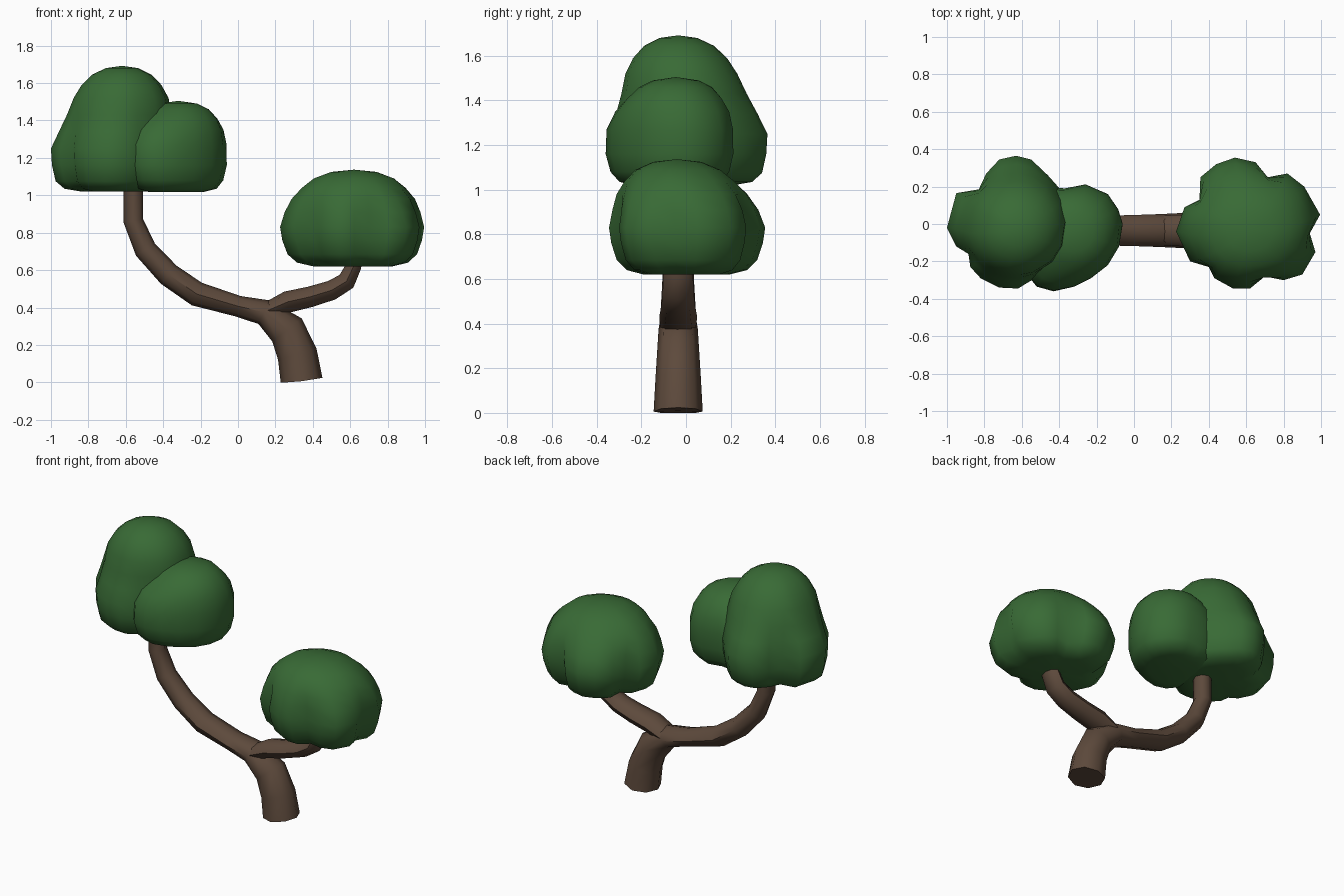
import bpy, bmesh, math
from mathutils import Vector

AXIS_Y = -0.035


def material(name, rgb):
    m = bpy.data.materials.new(name)
    m.diffuse_color = (*rgb, 1)
    return m


bark = material("bark", (0.11, 0.068, 0.045))
leaf = material("leaf", (0.04, 0.145, 0.036))


def skin(name, rings, start, end, mat, angle):
    """Join rings of equal length; start and end are the cap points."""
    bm = bmesh.new()
    loops = [[bm.verts.new(p) for p in r] for r in rings]
    n = len(loops[0])
    for a, b in zip(loops, loops[1:]):
        for i in range(n):
            j = (i + 1) % n
            bm.faces.new((a[i], a[j], b[j], b[i]))
    for loop, tip in ((loops[0], start), (loops[-1], end)):
        v = bm.verts.new(tip)
        for i in range(n):
            bm.faces.new((loop[i], loop[(i + 1) % n], v))
    bmesh.ops.recalc_face_normals(bm, faces=bm.faces)
    me = bpy.data.meshes.new(name)
    bm.to_mesh(me)
    bm.free()
    ob = bpy.data.objects.new(name, me)
    bpy.context.collection.objects.link(ob)
    me.materials.append(mat)
    bpy.ops.object.select_all(action='DESELECT')
    ob.select_set(True)
    bpy.context.view_layer.objects.active = ob
    bpy.ops.object.shade_smooth_by_angle(angle=math.radians(angle))
    return ob


def limb(name, path, sides=8):
    """Tapering tube in the xz plane; path holds (x, z, radius in plane, radius in y)."""
    pts = [Vector((x, AXIS_Y, z)) for x, z, _, _ in path]
    rings = []
    for k, (x, z, r, ry) in enumerate(path):
        t = (pts[min(k + 1, len(pts) - 1)] - pts[max(k - 1, 0)]).normalized()
        side = Vector((t.z, 0, -t.x))
        rings.append([pts[k] + side * r * math.cos(a) + Vector((0, ry * math.sin(a), 0))
                      for a in (math.tau * i / sides for i in range(sides))])
    if path[0][1] < 0.02:
        for p in rings[0]:
            p.z = max(p.z, 0)
    start = sum(rings[0], Vector()) / sides
    return skin(name, rings, start, pts[-1], bark, 50)


def crown(name, outline, centre, apex, dome, levels):
    """Lobed footprint that blends into an elliptical dome; levels hold (z, scale, blend)."""
    z0, z1 = levels[0][0], apex[2]
    rings = []
    for z, s, b in levels:
        t = (z - z0) / (z1 - z0)
        cx = centre[0] + (apex[0] - centre[0]) * t
        cy = centre[1] + (apex[1] - centre[1]) * t
        ring = []
        for x, y in outline:
            dx, dy = x - centre[0], y - centre[1]
            k = 1 / math.hypot(dx / dome[0], dy / dome[1])
            f = s * ((1 - b) + b * k)
            # the widest rings keep the footprint exactly in place
            ring.append((cx * b + centre[0] * (1 - b) + dx * f,
                         cy * b + centre[1] * (1 - b) + dy * f, z))
        rings.append(ring)
    return skin(name, rings, (*centre, z0), apex, leaf, 75)


# trunk sweeping into the long left branch
limb("trunk", [
    (0.34, 0.006, 0.113, 0.11), (0.317, 0.15, 0.107, 0.102), (0.262, 0.28, 0.1, 0.094),
    (0.14, 0.375, 0.07, 0.088), (0.0, 0.407, 0.056, 0.083), (-0.22, 0.472, 0.066, 0.078),
    (-0.37, 0.575, 0.064, 0.072), (-0.495, 0.71, 0.06, 0.066), (-0.56, 0.865, 0.053, 0.06),
    (-0.56, 1.08, 0.052, 0.055)])

# short right branch
limb("right_branch", [
    (0.16, 0.385, 0.045, 0.08), (0.265, 0.43, 0.058, 0.085), (0.385, 0.457, 0.055, 0.08),
    (0.5, 0.492, 0.053, 0.074), (0.58, 0.54, 0.05, 0.07), (0.618, 0.62, 0.042, 0.066),
    (0.625, 0.7, 0.04, 0.06)])

# right crown
crown("right_crown", [
    (0.225, -0.04), (0.27, 0.09), (0.35, 0.13), (0.355, 0.25), (0.44, 0.32), (0.54, 0.355),
    (0.65, 0.33), (0.715, 0.25), (0.82, 0.27), (0.91, 0.2), (0.995, 0.05), (0.94, -0.05),
    (0.97, -0.15), (0.9, -0.27), (0.8, -0.3), (0.7, -0.28), (0.62, -0.345), (0.53, -0.345),
    (0.43, -0.29), (0.4, -0.23), (0.3, -0.2)],
    (0.62, 0.0), (0.62, -0.04, 1.137), (0.36, 0.315), [
    (0.62, 0.55, 0), (0.64, 0.77, 0), (0.685, 0.9, 0), (0.76, 0.97, 0), (0.83, 1, 0),
    (0.91, 0.96, 0.25), (0.98, 0.9, 0.65), (1.04, 0.77, 0.9), (1.09, 0.6, 1), (1.125, 0.34, 1)])

# tall left crown
crown("tall_left_crown", [
    (-1.0, -0.02), (-0.95, 0.165), (-0.83, 0.185), (-0.79, 0.27), (-0.72, 0.345), (-0.63, 0.365),
    (-0.55, 0.345), (-0.46, 0.26), (-0.38, 0.17), (-0.34, 0.05), (-0.35, -0.1), (-0.42, -0.2),
    (-0.53, -0.29), (-0.62, -0.345), (-0.72, -0.34), (-0.82, -0.29), (-0.875, -0.23),
    (-0.885, -0.16), (-0.95, -0.12)],
    (-0.64, 0.02), (-0.62, -0.035, 1.692), (0.29, 0.285), [
    (1.02, 0.55, 0), (1.035, 0.8, 0), (1.075, 0.93, 0), (1.16, 0.985, 0), (1.25, 1, 0),
    (1.34, 0.97, 0.4), (1.43, 0.94, 0.8), (1.52, 0.88, 1), (1.59, 0.74, 1), (1.645, 0.55, 1),
    (1.68, 0.3, 1)])

# low left crown
crown("low_left_crown", [
    (-0.06, 0.0), (-0.085, 0.08), (-0.14, 0.16), (-0.26, 0.212), (-0.37, 0.19), (-0.47, 0.2),
    (-0.56, 0.12), (-0.6, 0.0), (-0.6, -0.14), (-0.58, -0.26), (-0.52, -0.335), (-0.43, -0.36),
    (-0.32, -0.335), (-0.23, -0.29), (-0.14, -0.22), (-0.08, -0.12)],
    (-0.33, -0.05), (-0.32, -0.045, 1.505), (0.25, 0.245), [
    (1.018, 0.55, 0), (1.035, 0.8, 0), (1.08, 0.93, 0), (1.16, 1, 0), (1.27, 1, 0.05),
    (1.35, 0.96, 0.4), (1.41, 0.85, 0.8), (1.46, 0.67, 1), (1.49, 0.42, 1)])
